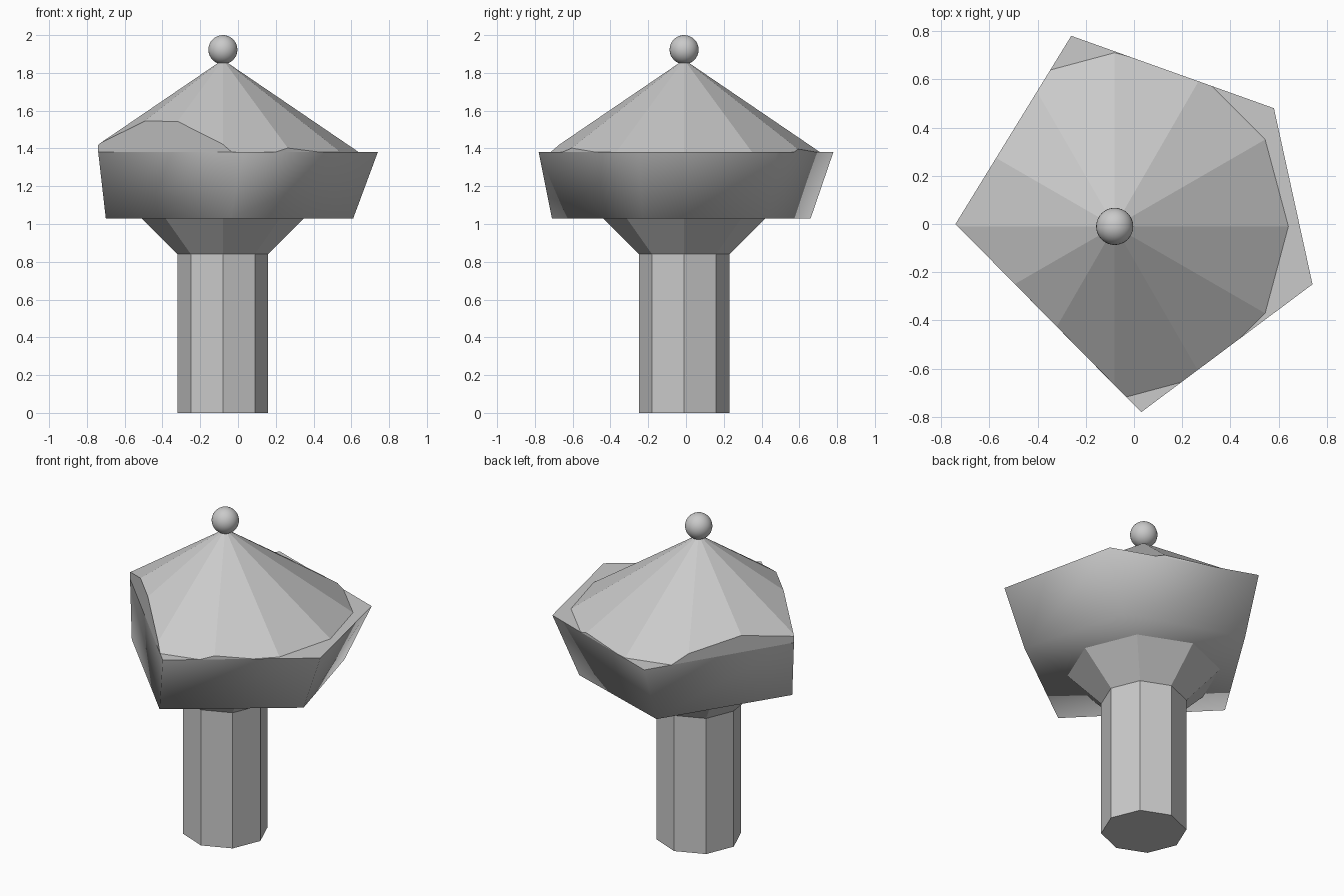
import bpy
import bmesh
from math import cos, sin, tau
from mathutils import Vector

if "Cube" in bpy.data.objects:
    bpy.data.objects.remove(bpy.data.objects["Cube"], do_unlink=True)

CX, CY = -0.08, -0.01          # axis of the tower
RIM_Z = 1.38

grey = bpy.data.materials.new("plain grey")
grey.use_nodes = True
grey.diffuse_color = (0.59, 0.59, 0.59, 1)
grey.node_tree.nodes["Principled BSDF"].inputs["Base Color"].default_value = (0.59, 0.59, 0.59, 1)


def ring(bm, sides, radius, z):
    return [bm.verts.new((CX + radius * cos(tau * i / sides),
                          CY + radius * sin(tau * i / sides), z)) for i in range(sides)]


def bridge(bm, low, high):
    n = len(low)
    for i in range(n):
        j = (i + 1) % n
        bm.faces.new((low[i], low[j], high[j], high[i]))


def finish(bm, name, smooth=False):
    bmesh.ops.recalc_face_normals(bm, faces=bm.faces)
    for f in bm.faces:
        f.smooth = smooth
    mesh = bpy.data.meshes.new(name)
    bm.to_mesh(mesh)
    bm.free()
    mesh.materials.append(grey)
    obj = bpy.data.objects.new(name, mesh)
    bpy.context.collection.objects.link(obj)
    return obj


# Octagonal column with a flared capital
bm = bmesh.new()
rings = [ring(bm, 8, r, z) for r, z in ((0.24, 0), (0.24, 0.84), (0.43, 1.03))]
for low, high in zip(rings, rings[1:]):
    bridge(bm, low, high)
bm.faces.new(rings[0])
bm.faces.new(rings[-1])
finish(bm, "column")

# Irregular five-sided cabin, leaning outward
floor = [(-0.04, -0.71), (0.61, -0.23), (0.43, 0.43), (-0.26, 0.66), (-0.70, -0.04)]
eaves = [(0.03, -0.78), (0.74, -0.25), (0.58, 0.48), (-0.26, 0.78), (-0.74, 0.0)]
bm = bmesh.new()
low = [bm.verts.new((x, y, 1.03)) for x, y in floor]
high = [bm.verts.new((x, y, RIM_Z)) for x, y in eaves]
bridge(bm, low, high)
bm.faces.new(low)
bm.faces.new(high)
cabin = finish(bm, "cabin", smooth=True)
for e in cabin.data.edges:      # crisp upper ledge
    if all(cabin.data.vertices[v].co.z > RIM_Z - 0.01 for v in e.vertices):
        e.use_edge_sharp = True

# Twelve-sided roof, trimmed to the cabin walls
bm = bmesh.new()
rim = ring(bm, 12, 0.72, RIM_Z)
apex = bm.verts.new((CX, CY, 1.87))
for i in range(12):
    bm.faces.new((rim[i], rim[(i + 1) % 12], apex))
bm.faces.new(rim)
for a, b in zip(eaves, eaves[1:] + eaves[:1]):
    outward = Vector((b[1] - a[1], a[0] - b[0], 0)).normalized()
    cut = bmesh.ops.bisect_plane(bm, geom=bm.verts[:] + bm.edges[:] + bm.faces[:],
                                 plane_co=(a[0], a[1], RIM_Z), plane_no=outward,
                                 clear_outer=True)
    edges = [g for g in cut["geom_cut"] if isinstance(g, bmesh.types.BMEdge)]
    if edges:
        bmesh.ops.holes_fill(bm, edges=[e for e in bm.edges if e.is_boundary], sides=0)
finish(bm, "roof")

# Ball finial
bm = bmesh.new()
bmesh.ops.create_uvsphere(bm, u_segments=32, v_segments=16, radius=0.077)
bmesh.ops.translate(bm, verts=bm.verts, vec=(CX, CY, 1.923))
finish(bm, "finial_ball", smooth=True)
